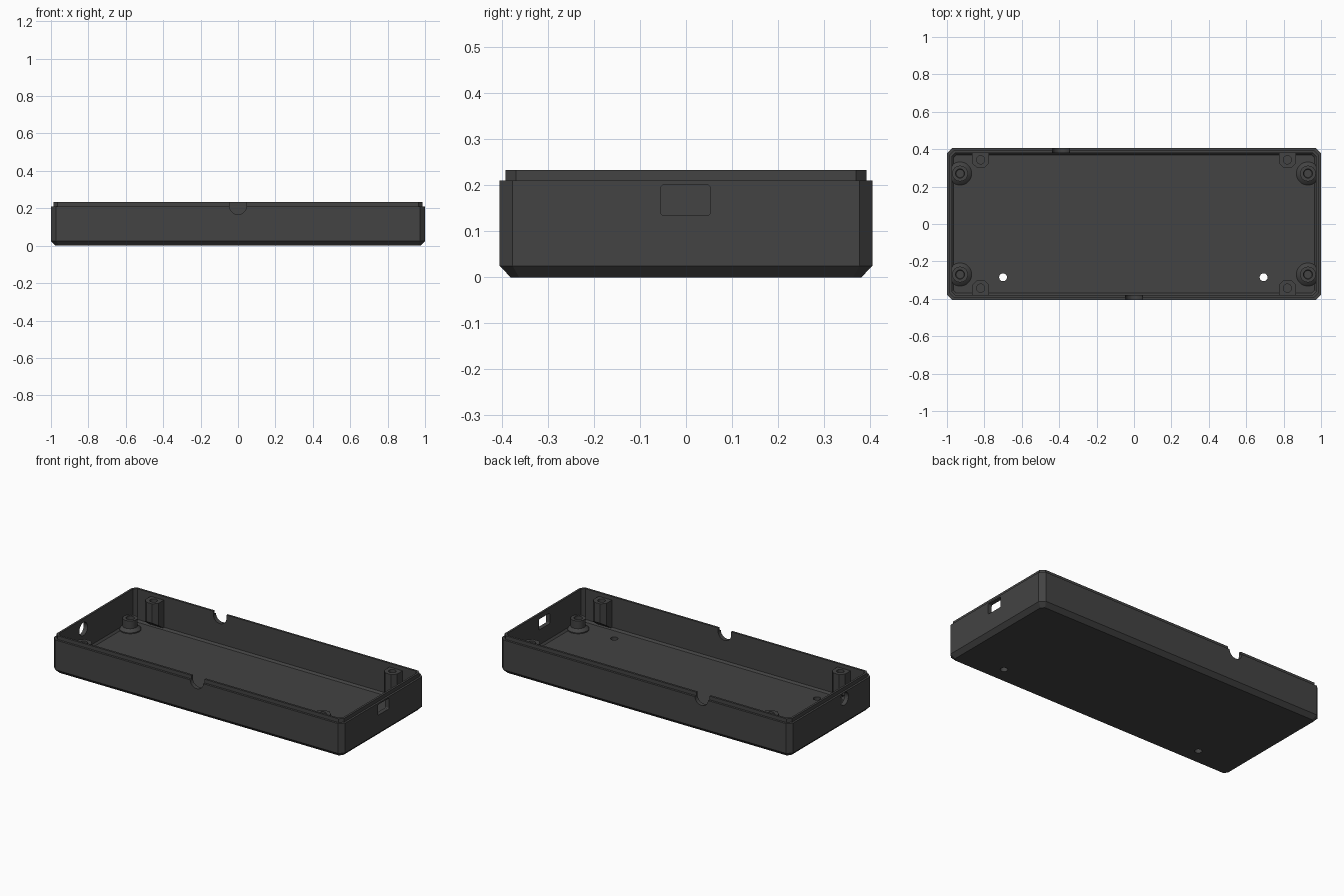
import bpy, bmesh, math
from mathutils import Matrix, Vector

if "Cube" in bpy.data.objects:
    bpy.data.objects.remove(bpy.data.objects["Cube"])

dark = bpy.data.materials.new("charcoal_plastic")
dark.diffuse_color = (0.056, 0.056, 0.056, 1)
dark.use_nodes = True
dark.node_tree.nodes["Principled BSDF"].inputs["Base Color"].default_value = dark.diffuse_color
HX, HY = 1.0, 0.405


def finish(name, bm, hidden=False):
    bmesh.ops.recalc_face_normals(bm, faces=bm.faces[:])
    me = bpy.data.meshes.new(name)
    bm.to_mesh(me)
    bm.free()
    me.materials.append(dark)
    ob = bpy.data.objects.new(name, me)
    bpy.context.collection.objects.link(ob)
    ob.hide_render = hidden
    if hidden:
        ob.hide_set(True)
    return ob


def loft(bm, rings, close=False):
    """Skin a list of equal point rings; cap the ends or join last to first."""
    vs = [[bm.verts.new(p) for p in r] for r in rings]
    n = len(vs[0])
    pairs = list(zip(vs, vs[1:])) + ([(vs[-1], vs[0])] if close else [])
    for a, b in pairs:
        for i in range(n):
            j = (i + 1) % n
            bm.faces.new((a[i], a[j], b[j], b[i]))
    if not close:
        bm.faces.new(vs[0])
        bm.faces.new(vs[-1])


def tray_ring(inset, z):
    x, y, c = HX - inset, HY - inset, 0.028 - 0.4 * inset
    return [(x - c, -y, z), (x, -y + c, z), (x, y - c, z), (x - c, y, z),
            (-x + c, y, z), (-x, y - c, z), (-x, -y + c, z), (-x + c, -y, z)]


def circle(r, z, n=32):
    return [(r * math.cos(2 * math.pi * i / n), r * math.sin(2 * math.pi * i / n), z)
            for i in range(n)]


def cylinder(bm, centre, radius, depth, axis):
    rot = Vector((0, 0, 1)).rotation_difference(Vector(axis)).to_matrix().to_4x4()
    bmesh.ops.create_cone(bm, cap_ends=True, segments=32, radius1=radius, radius2=radius,
                          depth=depth, matrix=Matrix.Translation(centre) @ rot)


def box(bm, centre, size):
    return bmesh.ops.create_cube(bm, size=1, matrix=Matrix.Translation(centre)
                                 @ Matrix.Diagonal((*size, 1)))["verts"]


def cut(target, name, build):
    bm = bmesh.new()
    build(bm)
    mod = target.modifiers.new(name, 'BOOLEAN')
    mod.operation, mod.solver = 'DIFFERENCE', 'EXACT'
    mod.object = finish(name, bm, hidden=True)


# Tray shell: chamfered base, outer wall, stepped lip, inner wall and floor
bm = bmesh.new()
loft(bm, [tray_ring(i, z) for i, z in (
    (0.024, 0), (0, 0.025), (0, 0.21), (0.013, 0.21), (0.013, 0.233),
    (0.026, 0.233), (0.026, 0.042), (0.036, 0.03))])
tray = finish("tray", bm)

# Cable notches, open at the top: a round cutter below a straight slot
for name, x, y in (("front_notch", 0, -HY), ("back_notch", -0.39, HY)):
    cut(tray, name + "_round", lambda b: cylinder(b, (x, y, 0.212), 0.045, 0.12, (0, 1, 0)))
    cut(tray, name + "_slot", lambda b: box(b, (x, y, 0.26), (0.09, 0.12, 0.096)))

# Round socket hole in the left wall
cut(tray, "socket_hole", lambda b: cylinder(b, (-HX, -0.125, 0.17), 0.04, 0.12, (1, 0, 0)))


# Rounded rectangular port in the right wall
def port(b):
    box(b, (HX, -0.001, 0.168), (0.12, 0.108, 0.066))
    edges = [e for e in b.edges if abs(e.verts[0].co.x - e.verts[1].co.x) > 0.05]
    bmesh.ops.bevel(b, geom=edges, offset=0.007, segments=3, profile=0.5, affect='EDGES')


cut(tray, "side_port", port)

# Two drilled holes in the floor
for i, x in enumerate((-0.70, 0.693)):
    cut(tray, f"floor_hole_{i}", lambda b: cylinder(b, (x, -0.285, 0.02), 0.021, 0.1, (0, 0, 1)))

for sx in (-1, 1):
    for sy in (-1, 1):
        tag = ("left" if sx < 0 else "right") + ("_front" if sy < 0 else "_back")

        # Standoff with flared foot and a screw hole
        bm = bmesh.new()
        loft(bm, [circle(r, z) for r, z in (
            (0.062, 0.028), (0.062, 0.036), (0.054, 0.044), (0.042, 0.052), (0.042, 0.1),
            (0.024, 0.1), (0.024, 0.034), (0.02, 0.028))], close=True)
        post = finish("standoff_" + tag, bm)
        post.location = (sx * 0.93, sy * 0.27, 0)

        # Lid screw boss on the wall, tapering into the wall below
        bm = bmesh.new()
        plan = [(-0.045, 0.385), (-0.045, 0.325), (-0.02, 0.3),
                (0.02, 0.3), (0.045, 0.325), (0.045, 0.385)]
        loft(bm, [[(sx * 0.82 + u, sy * v, z if z else 0.09 - (v - 0.3) * 0.7)
                   for u, v in plan] for z in (0, 0.21)])
        boss = finish("lid_boss_" + tag, bm)
        cut(boss, "boss_hole_" + tag,
            lambda b: cylinder(b, (sx * 0.82, sy * 0.343, 0.19), 0.022, 0.14, (0, 0, 1)))

# Smooth the round parts while keeping the corners crisp
for ob in list(bpy.context.collection.objects):
    if ob.name.startswith("standoff"):
        bpy.ops.object.select_all(action='DESELECT')
        ob.select_set(True)
        bpy.context.view_layer.objects.active = ob
        bpy.ops.object.shade_smooth_by_angle(angle=math.radians(30))
